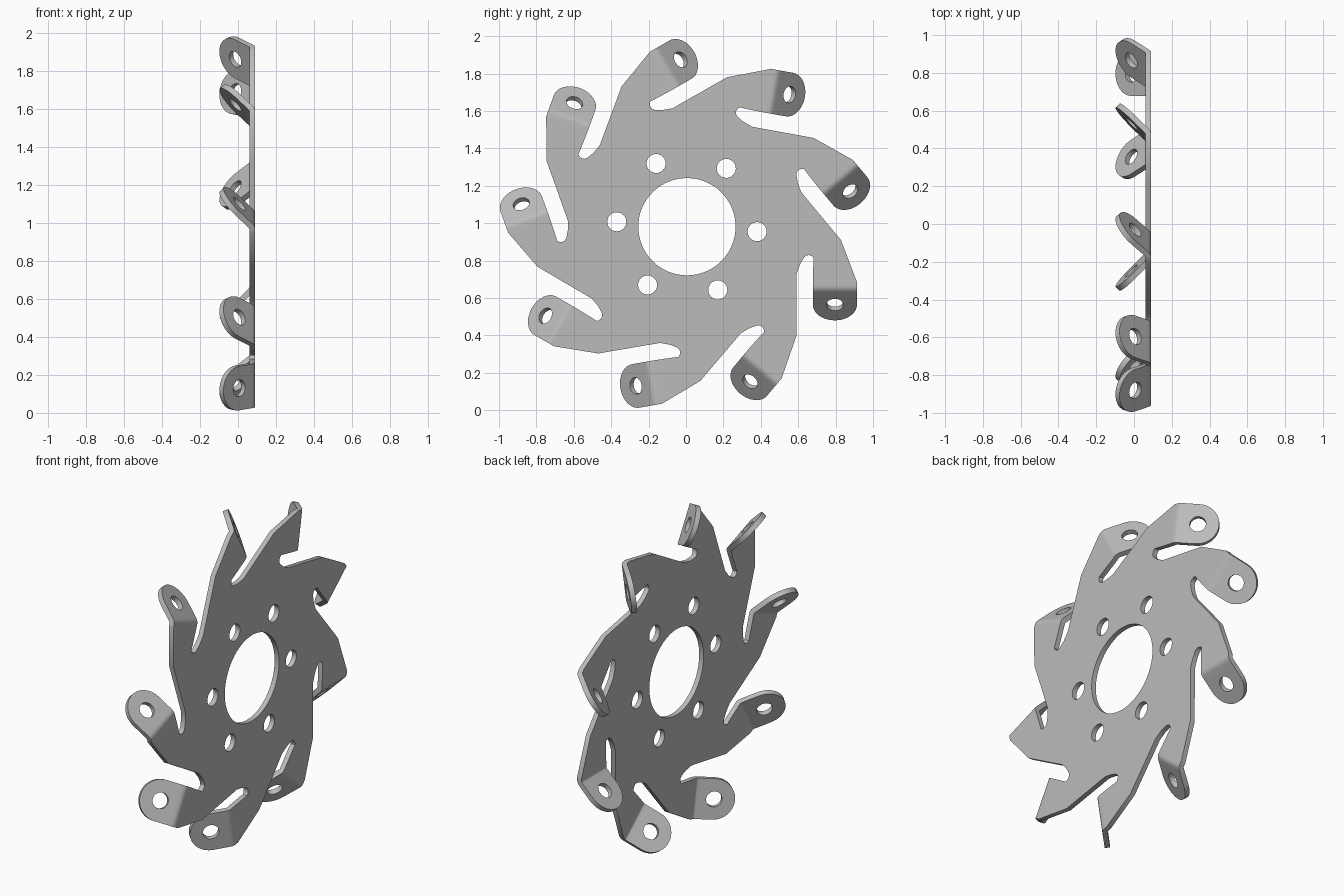
import bpy, bmesh
from math import sin, cos, pi, radians
from mathutils import Matrix, Vector

if "Cube" in bpy.data.objects:
    bpy.data.objects.remove(bpy.data.objects["Cube"])

ARMS, BOLTS = 9, 6
CENTRE_Y, CENTRE_Z = 0.005, 0.981
FACE_X, THICK = 0.09, 0.03
BEND_R, BEND_ANGLE = 0.043, radians(45)
BEND_LEN = BEND_R * BEND_ANGLE
BEND_V = -0.316                      # where an arm starts to fold
TAB_U, TAB_R, TAB_S = 0.791, 0.118, 0.134
ROWS = [-0.02] + [BEND_LEN * i / 4 for i in range(5)] + [BEND_LEN + 0.02]

# Arm outline: outer corner, then the slot after the tab
CORNER = (0.824, -0.072)
SLOT = [(0.676, -0.19), (0.678, -0.166), (0.668, -0.157), (0.655, -0.152),
        (0.641, -0.153), (0.627, -0.163), (0.605, -0.2), (0.587, -0.25)]

bm = bmesh.new()


def loop(verts):
    """Edges round a closed ring, reusing existing ones."""
    pairs = zip(verts, verts[1:] + verts[:1])
    return [bm.edges.get(p) or bm.edges.new(p) for p in pairs]


def circle(u, v, r, n):
    return [bm.verts.new((0, u + r * cos(2 * pi * i / n), v + r * sin(2 * pi * i / n)))
            for i in range(n)]


def fill(edges):
    bmesh.ops.triangle_fill(bm, edges=edges, use_beauty=True, normal=(1, 0, 0))


def fold(co):
    """Roll a flat tab point round the bend."""
    s = BEND_V - co.z
    if s <= 0:
        return co.copy()
    a = min(s, BEND_LEN) / BEND_R
    rest = max(s - BEND_LEN, 0)
    return Vector((-BEND_R * (1 - cos(a)) - rest * sin(a), co.y,
                   BEND_V - BEND_R * sin(a) - rest * cos(a)))


# Arms with folded, drilled tabs
outline = []
for k in range(ARMS):
    spin = Matrix.Rotation(-2 * pi * k / ARMS, 3, 'X')
    corner = bm.verts.new((0, *CORNER))
    rows = [[bm.verts.new((0, TAB_U + side * TAB_R, BEND_V - s)) for side in (1, -1)]
            for s in ROWS]
    slot = [bm.verts.new((0, *p)) for p in SLOT]
    for (a, b), (c, d) in zip(rows, rows[1:]):
        bm.faces.new((a, b, d, c))
    arc = [bm.verts.new((0, TAB_U + TAB_R * cos(t), BEND_V - TAB_S - TAB_R * sin(t)))
           for t in [pi * i / 20 for i in range(21)]]
    hole = circle(TAB_U, BEND_V - TAB_S, 0.045, 24)
    fill(loop([rows[-1][0]] + arc + [rows[-1][1]]) + loop(hole))
    for v in [corner] + sum(rows, []) + slot + arc + hole:
        v.co = spin @ fold(v.co)
    outline += [corner] + rows[0] + slot

# Flat centre with the bore and bolt holes
edges = loop(outline) + loop(circle(0, 0, 0.26, 64))
for k in range(BOLTS):
    t = radians(-4) + 2 * pi * k / BOLTS
    edges += loop(circle(0.376 * cos(t), 0.376 * sin(t), 0.051, 24))
fill(edges)

bm.normal_update()
bmesh.ops.reverse_faces(bm, faces=[f for f in bm.faces if f.normal.x < 0])
bmesh.ops.translate(bm, verts=bm.verts, vec=(FACE_X, CENTRE_Y, CENTRE_Z))

mesh = bpy.data.meshes.new("bracket_plate")
bm.to_mesh(mesh)
bm.free()
plate = bpy.data.objects.new("bracket_plate", mesh)
bpy.context.collection.objects.link(plate)

# Sheet thickness
solid = plate.modifiers.new("thickness", 'SOLIDIFY')
solid.thickness = THICK
solid.offset = -1
solid.use_even_offset = True
bpy.context.view_layer.objects.active = plate
plate.select_set(True)
bpy.ops.object.modifier_apply(modifier=solid.name)
bpy.ops.object.shade_smooth_by_angle(angle=radians(30))

# Bare metal
metal = bpy.data.materials.new("grey_metal")
metal.use_nodes = True
grey = (0.5, 0.5, 0.5, 1)
metal.diffuse_color = grey
metal.node_tree.nodes["Principled BSDF"].inputs["Base Color"].default_value = grey
mesh.materials.append(metal)
